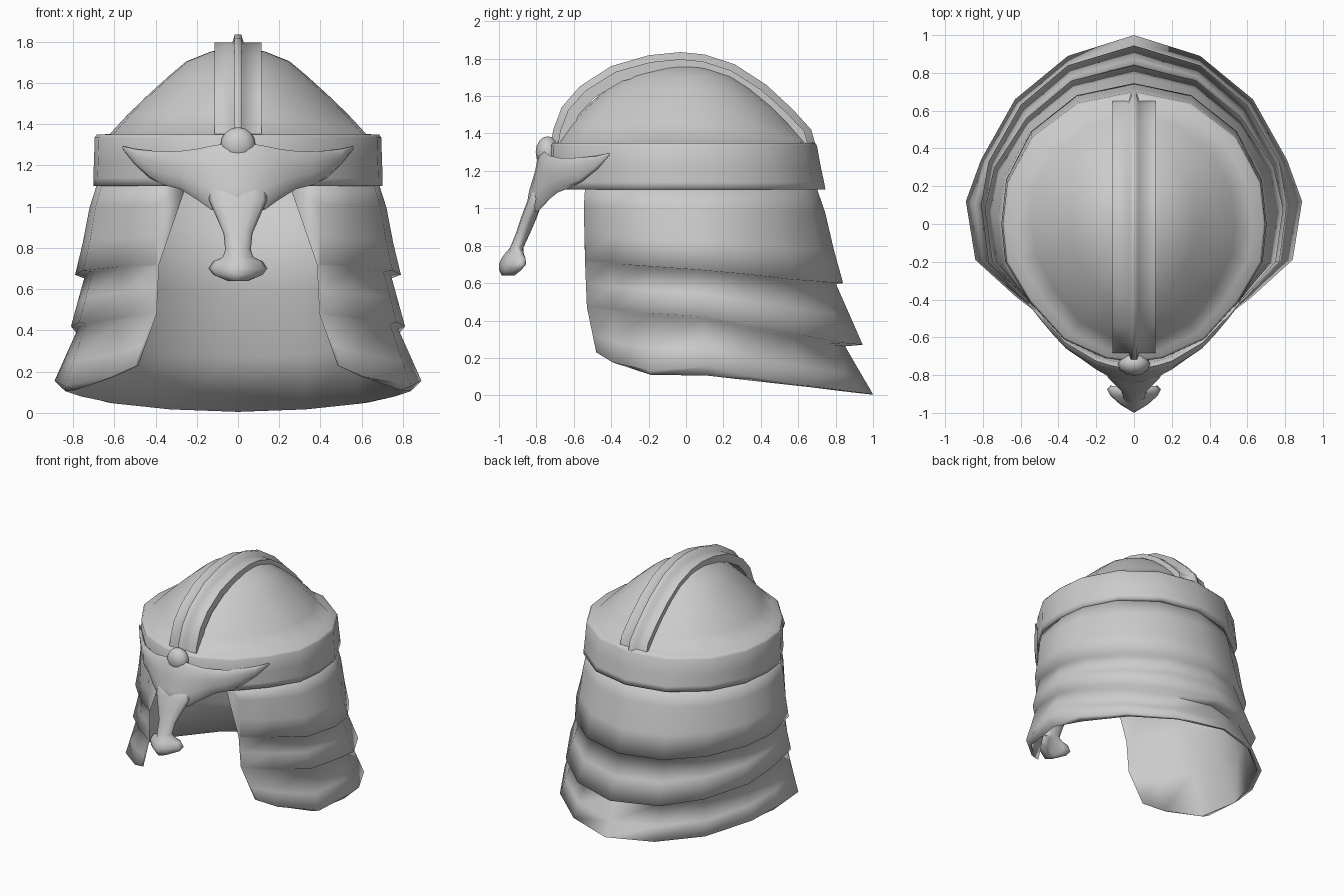
import bpy, bmesh, math

if "Cube" in bpy.data.objects:
    bpy.data.objects.remove(bpy.data.objects["Cube"])

steel = bpy.data.materials.new("grey steel")
steel.diffuse_color = (0.6, 0.6, 0.6, 1)
steel.use_nodes = True
steel.node_tree.nodes["Principled BSDF"].inputs["Base Color"].default_value = steel.diffuse_color


def loft(name, rows, caps=(True, True), angle=40):
    """Skin a list of equally long closed point rows, optionally capping the first and last."""
    bm = bmesh.new()
    v = [[bm.verts.new(p) for p in r] for r in rows]
    n = len(rows[0])
    for a, b in zip(v, v[1:]):
        for j in range(n):
            k = (j + 1) % n
            bm.faces.new((a[j], a[k], b[k], b[j]))
    for row, cap in zip((v[0], v[-1]), caps):
        if cap:
            bm.faces.new(row)
    bmesh.ops.recalc_face_normals(bm, faces=bm.faces)
    me = bpy.data.meshes.new(name)
    bm.to_mesh(me)
    bm.free()
    ob = bpy.data.objects.new(name, me)
    bpy.context.collection.objects.link(ob)
    return finish(ob, angle)


def finish(ob, angle):
    ob.data.materials.append(steel)
    bpy.ops.object.select_all(action='DESELECT')
    bpy.context.view_layer.objects.active = ob
    ob.select_set(True)
    bpy.ops.object.shade_smooth_by_angle(angle=math.radians(angle))
    return ob


def lerp(a, b, t):
    return [p + (q - p) * t for p, q in zip(a, b)]


def interp(x, table):
    for (x0, y0), (x1, y1) in zip(table, table[1:]):
        if x <= x1:
            return y0 + (y1 - y0) * (x - x0) / (x1 - x0)
    return table[-1][1]


# Egg-shaped half plan, from back centre to front centre
plan = [(0, .70), (.30, .64), (.54, .46), (.67, .22), (.695, 0), (.675, -.2),
        (.55, -.41), (.37, -.61), (.15, -.71), (0, -.73)]
oval = plan + [(-x, y) for x, y in plan[-2:0:-1]]


def oval_ring(sx, front, back, z):
    """Plan ring with separate scales for width, front half and back half."""
    return [(x * sx, y * (back if y > 0 else front), z) for x, y in oval]


# Skull dome running out into the brow band and its underside
loft("dome_and_brow_band", [oval_ring(*s) for s in (
    (.955, .95, .98, 1.105), (1.01, 1, 1.065, 1.10), (1.01, 1, 1.055, 1.14), (1.005, 1, 1.03, 1.22),
    (1, 1, 1, 1.335), (.985, .985, .985, 1.35), (.895, .945, .935, 1.352),
    (.765, .85, .815, 1.45), (.63, .735, .69, 1.54), (.48, .59, .525, 1.635), (.36, .43, .37, 1.705),
    (.19, .24, .21, 1.752), (.07, .09, .09, 1.768))], caps=(False, True), angle=120)

# Crest strap with a raised centre rib
path = [(-.725, 1.33), (-.71, 1.42), (-.665, 1.54), (-.57, 1.65), (-.40, 1.76), (-.20, 1.818), (-.03, 1.835),
        (.10, 1.822), (.26, 1.77), (.43, 1.66), (.57, 1.53), (.67, 1.42), (.695, 1.33)]
section = [(-.115, -.10), (-.115, -.038), (-.027, -.038), (-.016, 0),
           (.016, 0), (.027, -.038), (.115, -.038), (.115, -.10)]
crest = []
for y, z in path:
    dy, dz = y + .02, z - 1.25
    d = math.hypot(dy, dz)
    crest.append([(x, y + dy / d * h, z + dz / d * h) for x, h in section])
loft("crest_strap", crest, angle=80)


# Neck guard of three flared plates, open at the face; half rows run from back to cheek edge
def half(xs, ys, zs):
    return [tuple(p) for p in zip(xs, ys, zs)]


top = half((0, .30, .54, .66, .685, .66, .54, .39), (.70, .63, .45, .22, .02, -.22, -.41, -.54), [1.105] * 8)
low1 = half((0, .33, .57, .74, .79, .75, .57, .40), (.84, .76, .56, .30, .08, -.2, -.40, -.54),
            (.60, .605, .62, .65, .67, .69, .71, .72))
low2 = half((0, .35, .60, .77, .81, .77, .58, .41), (.945, .84, .63, .33, .10, -.2, -.39, -.53),
            (.27, .28, .32, .37, .42, .44, .46, .48))
low3 = half((0, .35, .63, .81, .89, .84, .62, .50), (1.0, .89, .66, .34, .12, -.19, -.39, -.48),
            (.005, .02, .05, .10, .155, .13, .175, .23))


def scaled(row, sx, sy, dz=0.0):
    """Pull a row inward, hardly moving the cheek edge."""
    return [(x * (sx + (1 - sx) * .6 * (i > 5)), y * (sy if y > 0 else 1), z + dz)
            for i, (x, y, z) in enumerate(row)]


def blend(a, b, t, out=1.0):
    """Row part way down a plate, bulged by a factor."""
    return [(x * out, y * out, z) for x, y, z in (lerp(p, q, t) for p, q in zip(a, b))]


in1, in2 = scaled(low1, .94, .955, -.005), scaled(low2, .957, .90, -.008)
outer = [top, blend(top, low1, .25, 1.012), blend(top, low1, .65), low1,
         in1, blend(in1, low2, .5), low2, in2, blend(in2, low3, .6), low3]
inner = [scaled(low3, .955, .985), scaled(low2, .945, .89), scaled(low1, .93, .94), scaled(top, .97, .97)]
# underside of the rim drops below its outer edge at the sides
inner[0] = [(x, y, z - (0, .003, .005, .02, .05, .02, 0, 0)[i]) for i, (x, y, z) in enumerate(inner[0])]
inner = [[(x * .985, y, z) for x, y, z in r] for r in inner]
# gusset closing the upper corner of the face opening
inner[-1][-1] = (.25, -.53, 1.105)
columns = [[r[j] for r in outer + inner] for j in range(8)]
mirrored = [[(-x, y, z) for x, y, z in c] for c in columns[:0:-1]]
loft("neck_guard", mirrored + columns, angle=110)

# Winged brow ornament hugging the front of the band
hug = [(0, -.765), (.1, -.757), (.2, -.725), (.37, -.625), (.57, -.405)]
wing = [(0, 1.31, .98, .045), (.07, 1.305, .975, .045), (.13, 1.295, .985, .042), (.2, 1.28, 1.035, .038),
        (.28, 1.27, 1.085, .035), (.36, 1.268, 1.105, .03), (.43, 1.272, 1.14, .027),
        (.5, 1.28, 1.205, .02), (.56, 1.295, 1.28, .008)]
rings = []
for s, (x, hi, lo, t) in [(-1, w) for w in wing[:0:-1]] + [(1, w) for w in wing]:
    ring = []
    for k in range(10):
        a = math.tau * k / 10
        z = (hi + lo) / 2 + (hi - lo) / 2 * math.cos(a)
        y = interp(x, hug) - t * math.sin(a) - .36 * max(0, 1.18 - z) * max(0, 1 - x / .35)
        ring.append((s * x, y, z))
    rings.append(ring)
loft("brow_wings", rings, angle=80)

# Nose guard, ending in a lobed tip
nose = [(1.16, -.765, .14, .04), (1.03, -.81, .14, .042), (.95, -.84, .105, .042), (.87, -.87, .07, .038),
        (.79, -.905, .062, .036), (.755, -.925, .075, .045), (.735, -.935, .12, .05),
        (.70, -.945, .143, .055), (.67, -.955, .12, .045), (.64, -.955, .05, .03)]
loft("nose_guard", [[(rx * math.cos(a), y + .5 * abs(rx * math.cos(a)) * (z < .77) + ry * math.sin(a), z)
     for a in (math.tau * k / 12 for k in range(12))] for z, y, rx, ry in nose], angle=80)

# Round boss at the centre of the brow
bpy.ops.mesh.primitive_uv_sphere_add(segments=12, ring_count=8, radius=.085, location=(0, -.74, 1.3))
boss = bpy.context.object
boss.name = "brow_boss"
boss.scale = (1, .75, 1)
finish(boss, 60)
